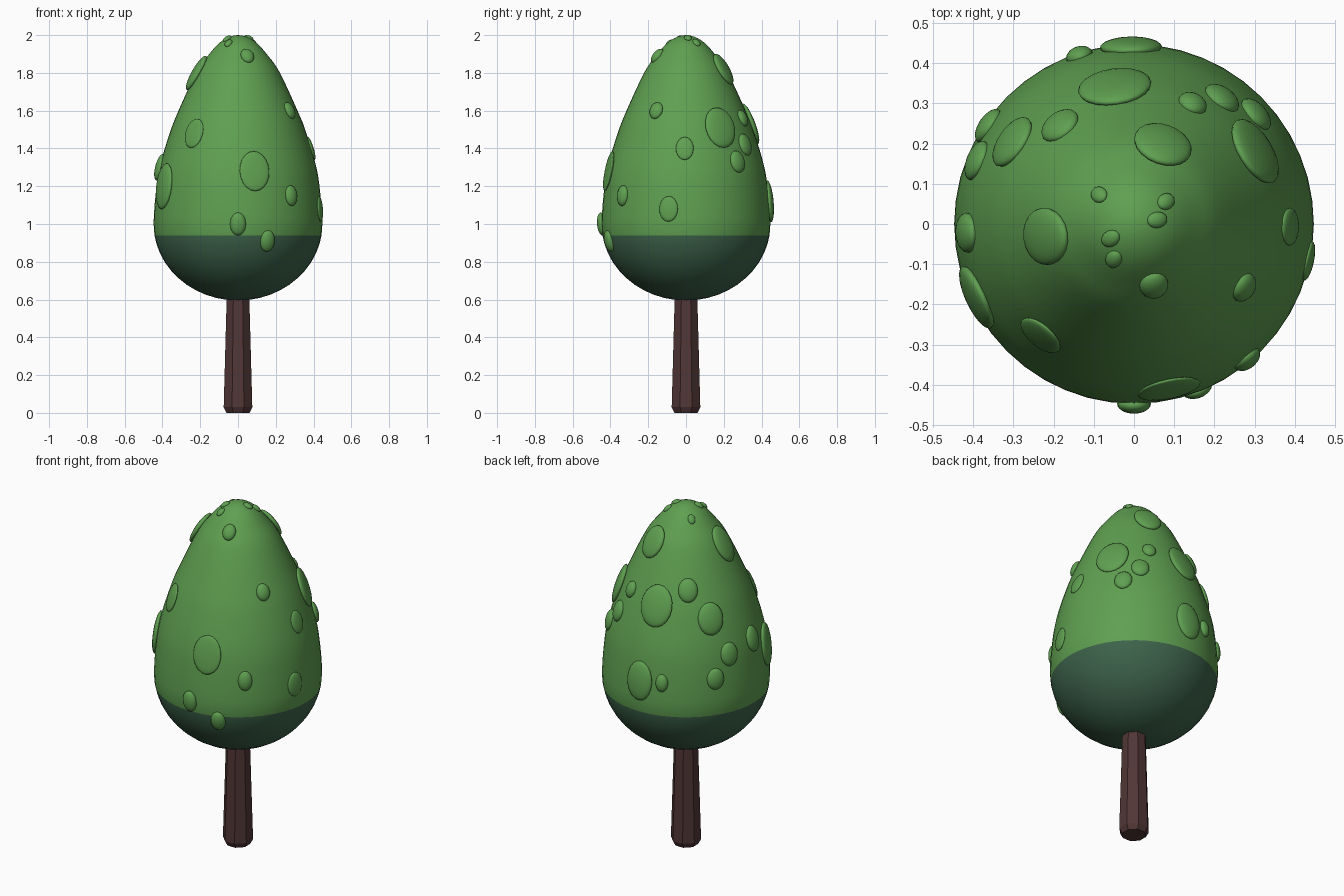
import bpy, bmesh, math
from mathutils import Vector, Matrix

if "Cube" in bpy.data.objects:
    bpy.data.objects.remove(bpy.data.objects["Cube"])


def material(name, rgb):
    m = bpy.data.materials.new(name)
    m.diffuse_color = (*rgb, 1)
    m.use_nodes = True
    m.node_tree.nodes["Principled BSDF"].inputs["Base Color"].default_value = m.diffuse_color
    return m


LEAF = material("leaf green", (0.115, 0.35, 0.082))
SHADE = material("deep green", (0.047, 0.125, 0.07))
BARK = material("bark brown", (0.082, 0.037, 0.037))


def finish(bm, name, mats):
    bmesh.ops.recalc_face_normals(bm, faces=bm.faces)
    me = bpy.data.meshes.new(name)
    bm.to_mesh(me)
    bm.free()
    for m in mats:
        me.materials.append(m)
    ob = bpy.data.objects.new(name, me)
    bpy.context.collection.objects.link(ob)
    return ob


def lathe(bm, profile, n, turn=0.0):
    """Revolve (radius, z) points; ends close to a pole or a cap."""
    rings = []
    for r, z in profile:
        steps = n if r > 1e-6 else 1
        rings.append([bm.verts.new((r * math.cos(turn + i * math.tau / n),
                                    r * math.sin(turn + i * math.tau / n), z))
                      for i in range(steps)])
    for a, b in zip(rings, rings[1:]):
        for i in range(n):
            j = (i + 1) % n
            if len(a) == 1:
                bm.faces.new([a[0], b[j], b[i]])
            elif len(b) == 1:
                bm.faces.new([a[i], a[j], b[0]])
            else:
                bm.faces.new([a[i], a[j], b[j], b[i]])
    for ring in (rings[0], rings[-1]):
        if len(ring) > 1:
            bm.faces.new(ring)


# Crown outline: quarter ellipse below, smooth curve through key points above
SPLIT, Z0, Z_MID, R_MID = 0.94, 0.595, 1.0, 0.447
depth = Z_MID - Z0
low = [Z_MID - depth * math.cos(i * math.pi / 24) for i in range(12)]
low = [z for z in low if abs(z - SPLIT) > 0.03] + [SPLIT]
outline = [(R_MID * math.sqrt(max(0, 1 - ((Z_MID - z) / depth) ** 2)), z) for z in sorted(low)]
keys = [Vector(k) for k in ((0.443, 0.9), (0.447, 1.0), (0.437, 1.15), (0.415, 1.3),
                            (0.362, 1.48), (0.315, 1.6), (0.222, 1.8), (0.16, 1.89),
                            (0.085, 1.97), (0, 2.0), (-0.085, 1.97))]
for p, q, r, s in zip(keys, keys[1:], keys[2:], keys[3:]):
    for i in range(4):
        t = i / 4
        c = 0.5 * (2 * q + (r - p) * t + (2 * p - 5 * q + 4 * r - s) * t * t
                   + (3 * q - p - 3 * r + s) * t ** 3)
        outline.append((c.x, c.y))
outline.append((0, 2.0))

bm = bmesh.new()
lathe(bm, outline, 48)
for f in bm.faces:
    f.smooth = True
    f.material_index = 1 if f.calc_center_median().z < SPLIT else 0
finish(bm, "crown", [LEAF, SHADE])


def on_crown(angle, z):
    """Point and outward normal of the crown at a given direction and height."""
    for (r0, z0), (r1, z1) in zip(outline, outline[1:]):
        if z0 <= z <= z1:
            d = Vector((math.cos(angle), math.sin(angle), 0))
            r = r0 + (r1 - r0) * (z - z0) / (z1 - z0)
            nrm = (d * (z1 - z0) + Vector((0, 0, r0 - r1))).normalized()
            return d * r + Vector((0, 0, z)), nrm


def clump(bm, degrees, z, width, stretch, bulge):
    """Flattened ellipsoid lying on the crown surface."""
    a = math.radians(degrees)
    pos, nrm = on_crown(a, z)
    side = Vector((-math.sin(a), math.cos(a), 0))
    rot = Matrix((side, nrm.cross(side), nrm)).transposed().to_4x4()
    mat = Matrix.Translation(pos) @ rot @ Matrix.Diagonal((width, width * stretch, bulge, 1))
    bmesh.ops.create_uvsphere(bm, u_segments=20, v_segments=12, radius=1, matrix=mat)


# Leaf clumps: direction in degrees, height, half width
tall = [(-50, 1.15, .038), (-90, 1.0, .042), (-69, .91, .04), (205, 1.2, .085),
        (183, 1.3, .05), (188, 1.8, .072), (91, 1.12, .077), (108, 1.13, .034)]
rounded = [(-72, 1.89, .036), (-30, 1.6, .038), (70, 1.82, .074), (98, 1.53, .092),
           (31, 1.51, .09), (64, 1.56, .037), (55, 1.42, .048), (42, 1.33, .048),
           (127, 1.62, .052), (146, 1.47, .071), (146, 1.15, .048), (158, 1.27, .052)]
shallow = [(-130, 1.48, .06), (-78, 1.28, .08), (-1, 1.4, .047), (-12, 1.08, .05)]
tip = [(140, 1.945), (35, 1.96), (10, 1.985), (212, 1.98), (240, 1.957)]
bm = bmesh.new()
for c in tall:
    clump(bm, *c, 1.45, 0.024)
for c in rounded:
    clump(bm, *c, 1.25, 0.023)
for c in shallow:
    clump(bm, *c, 1.35, 0.013)
for c in tip:
    clump(bm, *c, 0.02, 1.35, 0.013)
for f in bm.faces:
    f.smooth = True
finish(bm, "leaf_clumps", [LEAF])

# Trunk: tapered octagon with a chamfered foot
bm = bmesh.new()
lathe(bm, [(0.066, 0.0), (0.082, 0.03), (0.064, 0.64)], 8, math.pi / 8)
finish(bm, "trunk", [BARK])
